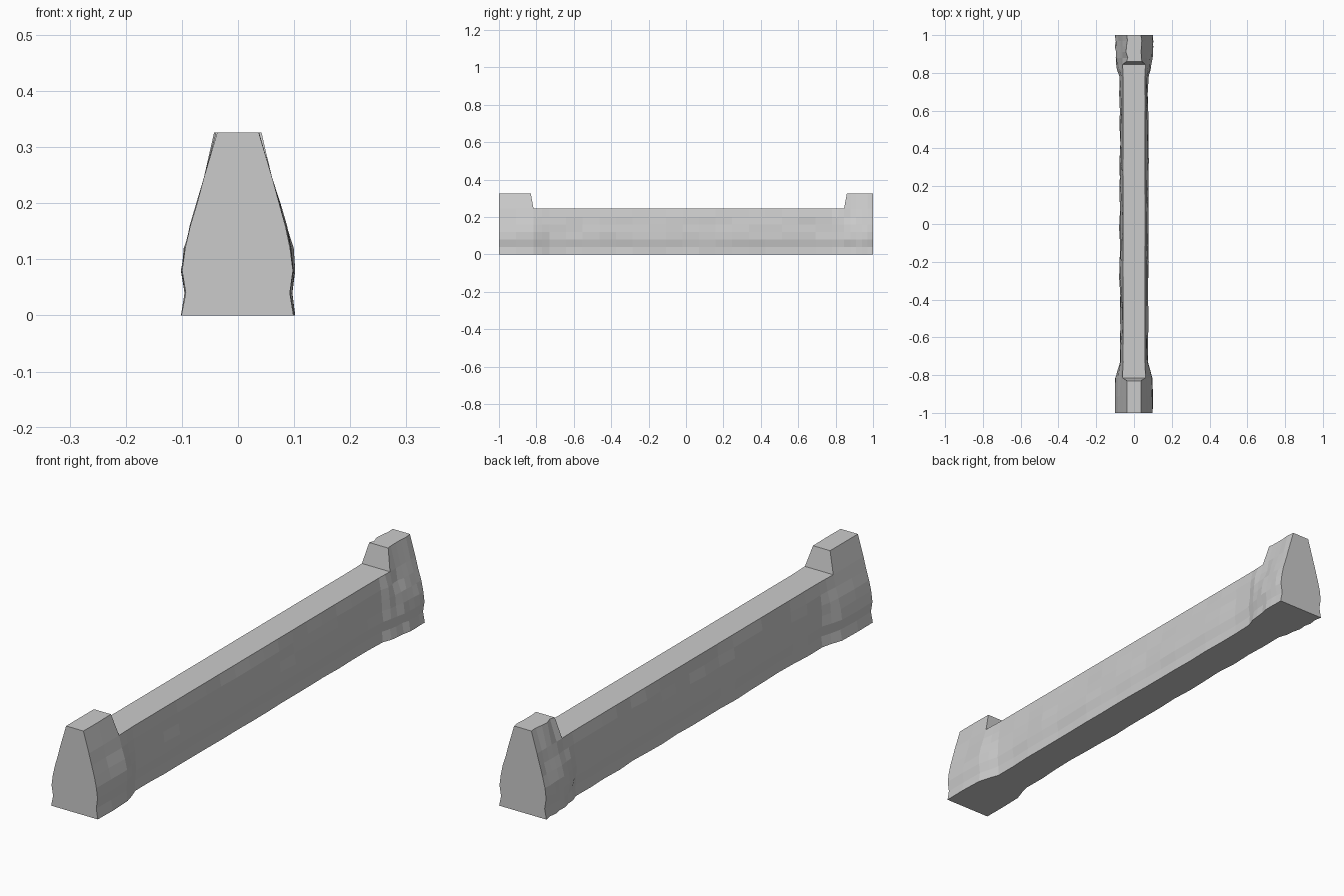
import bpy, bmesh, random

if "Cube" in bpy.data.objects:
    bpy.data.objects.remove(bpy.data.objects["Cube"])

random.seed(4)
ZS = [0, 0.04, 0.08, 0.12, 0.16, 0.2, 0.245]                   # body row heights
POST = [0.1, 0.093, 0.099, 0.094, 0.085, 0.073, 0.061]         # half widths at the posts
WALL = [0.072, 0.070, 0.075, 0.073, 0.069, 0.065, 0.058]       # half widths along the wall
TOP_Z, TOP_W = 0.326, 0.037


def flare(y):
    """1 at the end posts, 0 along the wall."""
    t = (-y - 0.73) / 0.09 if y < 0 else (y - 0.78) / 0.085
    return max(0.0, min(1.0, t))


def half_width(y, row):
    t = flare(y)
    return WALL[row] * (1 - t) + POST[row] * t


def loft(name, sections, open_rim=False, skip_top=()):
    """Join closed sections of equal count; the rim is left off where asked."""
    bm = bmesh.new()
    rings = [[bm.verts.new(p) for p in s] for s in sections]
    n = len(rings[0])
    top_edge = n // 2 - 1
    for i, (a, b) in enumerate(zip(rings, rings[1:])):
        for k in range(n):
            if k == n - 1 and open_rim or k == top_edge and i in skip_top:
                continue
            j = (k + 1) % n
            bm.faces.new((a[k], a[j], b[j], b[k]))
    bm.faces.new(rings[0][::-1])
    bm.faces.new(rings[-1])
    bmesh.ops.recalc_face_normals(bm, faces=bm.faces)
    mesh = bpy.data.meshes.new(name)
    bm.to_mesh(mesh)
    bm.free()
    ob = bpy.data.objects.new(name, mesh)
    bpy.context.collection.objects.link(ob)
    return ob


# Long hewn wall body with flared ends
front_ys = [-1, -0.91, -0.815]
back_ys = [0.845, 0.88, 0.91, 0.94, 0.97, 1]
mid_ys = [-0.77, -0.73] + [-0.73 + 1.51 * i / 17 for i in range(1, 18)] + [0.815]
ys = front_ys + mid_ys + back_ys
sections = []
for y in ys:
    amp = 0.006 if 0.8 < y < 1 else (0.0015 if abs(y) > 0.99 else 0.004)
    sides = []
    for s in (1, -1):
        wave = random.uniform(-amp, amp) * 0.6
        side = []
        for r, z in enumerate(ZS):
            j = 0 if r == len(ZS) - 1 else wave + random.uniform(-amp, amp) * 0.6
            side.append((s * min(0.102, half_width(y, r) + j), y, z))
        sides.append(side)
    sections.append(sides[0] + sides[1][::-1])
n_st = len(ys)
hidden = set(range(len(front_ys) - 1)) | set(range(n_st - len(back_ys), n_st - 1))
loft("low_wall", sections, skip_top=hidden)


# Raised post tops, inner faces sloping down to the wall
def post_top(name, base_ys, inner, inner_top, rough):
    secs = []
    for y in base_ys:
        w = half_width(y, -1)
        ty = inner_top if y == inner else y
        a, b = (0, 0) if abs(y) == 1 else (random.uniform(-rough, rough) for _ in range(2))
        secs.append([(w, y, ZS[-1]), (TOP_W + a, ty, TOP_Z),
                     (-TOP_W + b, ty, TOP_Z), (-w, y, ZS[-1])])
    loft(name, secs, open_rim=True)


post_top("front_post_top", front_ys, -0.815, -0.83, 0.001)
post_top("back_post_top", back_ys, 0.845, 0.86, 0.006)
